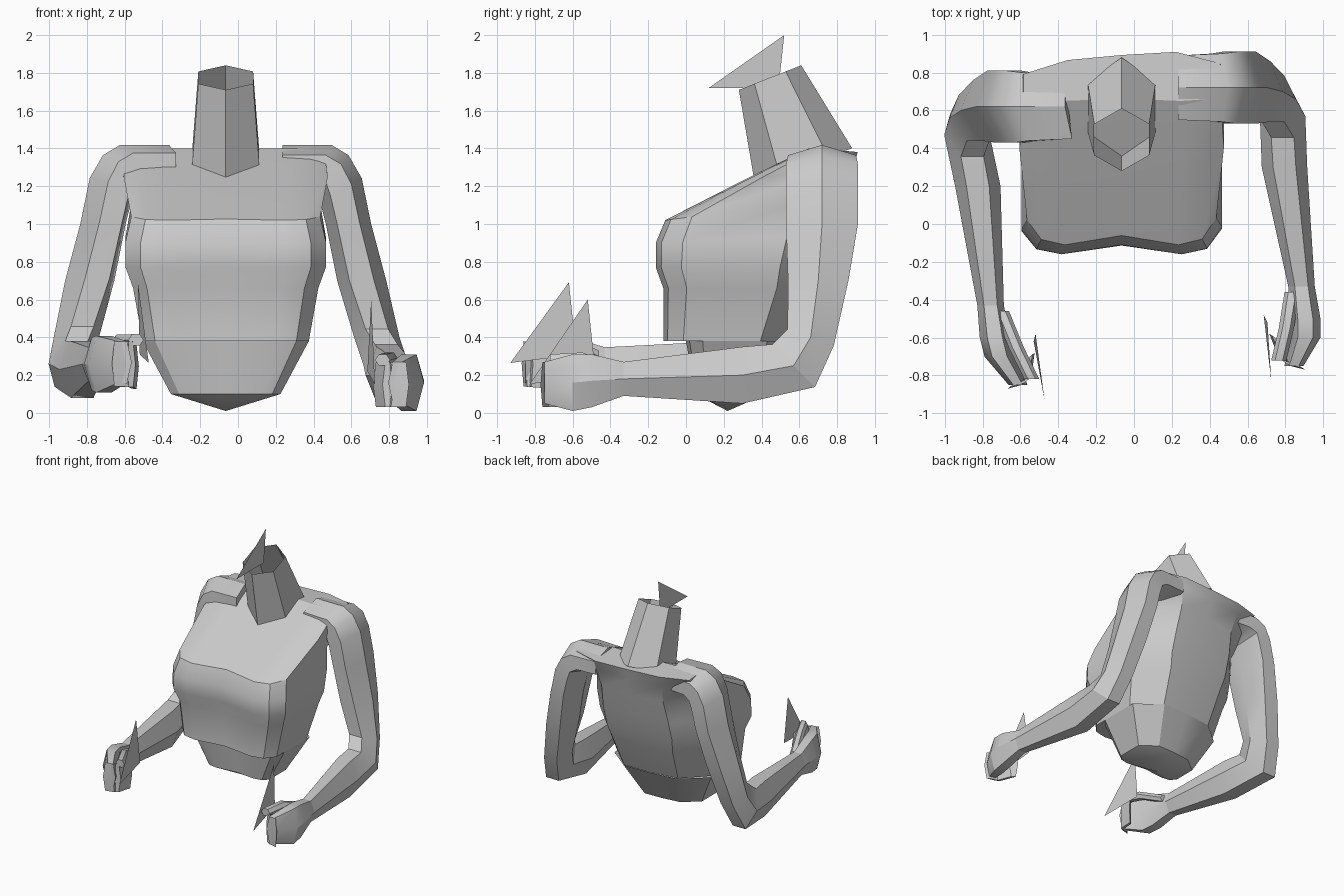
import bpy, bmesh
from math import radians, sin, cos, pi
from mathutils import Vector

cube = bpy.data.objects.get("Cube")
if cube:
    bpy.data.objects.remove(cube)

colour = (0.6, 0.6, 0.6, 1)
grey = bpy.data.materials.new("matte_grey")
grey.use_nodes = True
grey.diffuse_color = colour
grey.node_tree.nodes["Principled BSDF"].inputs["Base Color"].default_value = colour

CENTRE = -0.065  # centre line of the body


def finish(name, bm):
    bmesh.ops.recalc_face_normals(bm, faces=bm.faces)
    mesh = bpy.data.meshes.new(name)
    bm.to_mesh(mesh)
    bm.free()
    mesh.materials.append(grey)
    obj = bpy.data.objects.new(name, mesh)
    bpy.context.collection.objects.link(obj)
    bpy.ops.object.select_all(action="DESELECT")
    obj.select_set(True)
    bpy.context.view_layer.objects.active = obj
    bpy.ops.object.shade_smooth_by_angle(angle=radians(30))


def loft(name, rings, capped=True):
    """Skin a list of rings that have the same number of points."""
    bm = bmesh.new()
    loops = [[bm.verts.new(point) for point in ring] for ring in rings]
    for lower, upper in zip(loops, loops[1:]):
        for i in range(len(lower)):
            bm.faces.new((lower[i - 1], lower[i], upper[i], upper[i - 1]))
    if capped:
        bm.faces.new(loops[0])
        bm.faces.new(loops[-1])
    bmesh.ops.remove_doubles(bm, verts=bm.verts, dist=0.0001)
    finish(name, bm)


def plate(name, corners):
    bm = bmesh.new()
    bm.faces.new([bm.verts.new(point) for point in corners])
    finish(name, bm)


def hexagon(centre, along, across):
    """Six-sided section spanned by two half-axis vectors."""
    along, across = Vector(along), Vector(across) / sin(pi / 3)
    angles = [k * pi / 3 for k in range(6)]
    return [Vector(centre) + along * cos(a) + across * sin(a) for a in angles]


# Torso: boxy half section (side, front to back), mirrored at the centre line
half = [(0, 0.05), (0.6, 0), (0.85, 0.03), (1, 0.14), (1, 0.68), (0.55, 0.95), (0, 0.97)]
section = half + [(-side, depth) for side, depth in half[-2:0:-1]]


def body_ring(width, front, back):
    """Sloping body section; the back is turned slightly about the spine."""
    front, back = Vector(front), Vector(back)
    ring = []
    for side, depth in section:
        y, z = front.lerp(back, depth)
        ring.append((CENTRE + side * width, y + 0.08 * side * width * depth, z))
    return ring


def back_at(z):
    rise = z - 0.38
    return 0.6 + 0.5 * rise - 0.2 * rise ** 2, z


loft("torso", [body_ring(width, (y, z), back_at(back_z)) for width, y, z, back_z in [
    (0.44, -0.12, 0.38, 0.38),
    (0.49, -0.12, 0.66, 0.66),
    (0.53, -0.16, 0.77, 0.77),
    (0.53, -0.16, 0.9, 0.95),
    (0.5, -0.11, 1.02, 1.15),
    (0.54, 0.32, 1.24, 1.3),
    (0.52, 0.65, 1.4, 1.38),
]])

# Pelvis: narrows to a blunt point below the belly rim
point = (0.22, 0.01)
loft("pelvis", [
    body_ring(0, point, point),
    body_ring(0.29, (0.05, 0.1), (0.43, 0.1)),
    body_ring(0.44, (0, 0.38), (0.6, 0.38)),
], capped=False)


# Neck: open tube leaning forward
def neck_ring(front, back, width):
    front, back = Vector((CENTRE, *front)), Vector((CENTRE, *back))
    return hexagon((front + back) / 2, (front - back) / 2, (width, 0, 0))


loft("neck", [
    neck_ring((0.36, 1.24), (0.88, 1.4), 0.18),
    neck_ring((0.28, 1.71), (0.61, 1.84), 0.145),
], capped=False)

# Arm sections: centre, half width, half depth, bend in degrees
arm = [
    ((0.3, 0.72, 1.31), 0, 0.17, 0),
    ((0.5, 0.72, 1.31), 0.06, 0.18, 0),
    ((0.57, 0.72, 1.27), 0.08, 0.19, 0),
    ((0.61, 0.72, 1.18), 0.11, 0.19, 0),
    ((0.65, 0.72, 1), 0.12, 0.19, 0),
    ((0.72, 0.7, 0.7), 0.13, 0.16, 0),
    ((0.8, 0.66, 0.4), 0.12, 0.13, 20),
    ((0.85, 0.57, 0.25), 0.12, 0.16, 45),
    ((0.86, 0.3, 0.2), 0.12, 0.15, 90),
    ((0.95, -0.33, 0.18), 0.07, 0.09, 90),
]
palm = arm[-1:] + [
    ((0.97, -0.5, 0.17), 0.08, 0.14, 90),
    ((0.97, -0.6, 0.16), 0.08, 0.15, 90),
    ((0.91, -0.75, 0.16), 0.05, 0.11, 90),
]
fingers = [(0.94, -0.75, 0.15), (0.86, -0.73, 0.15), (0.81, -0.6, 0.15)]
thumb = [(0.9, -0.36, 0.22), (0.87, -0.55, 0.29), (0.83, -0.72, 0.28)]
marker = [(0.77, -0.52, 0.6), (0.75, -0.48, 0.22), (0.79, -0.83, 0.15)]


def limb_ring(centre, width, depth, bend):
    """The section rolls over at the shoulder and turns at the elbow."""
    roll = max(0, centre[2] - 1) * 0.35
    turn = radians(bend)
    return hexagon(centre, (width, 0, roll), (0, depth * cos(turn), -depth * sin(turn)))


def left_pose(p):
    return CENTRE + p[0], p[1], p[2]


def right_pose(p):
    """Mirrored, set forward, with the forearm swung inward and up."""
    swing = max(0, 0.7 - p[1]) / 4
    return CENTRE - p[0] + swing, p[1] - 0.1, p[2] + swing * 0.3


# Both arms, hands and flat hand markers
for side, pose in (("left", left_pose), ("right", right_pose)):
    parts = {
        "arm": [limb_ring(*row) for row in arm],
        "palm": [limb_ring(*row) for row in palm],
        "fingers": [hexagon(p, (0.03, -0.02, 0), (0, 0, 0.12)) for p in fingers],
        "thumb": [hexagon(p, (0.04, 0, 0), (0, 0, 0.03)) for p in thumb],
    }
    for part, rings in parts.items():
        loft(side + "_" + part, [[pose(p) for p in ring] for ring in rings])
    plate(side + "_hand_marker", [pose(p) for p in marker])

# Flat marker above the neck
plate("neck_marker", [(-0.1, 0.12, 1.72), (-0.1, 0.49, 1.72), (-0.1, 0.52, 2)])
